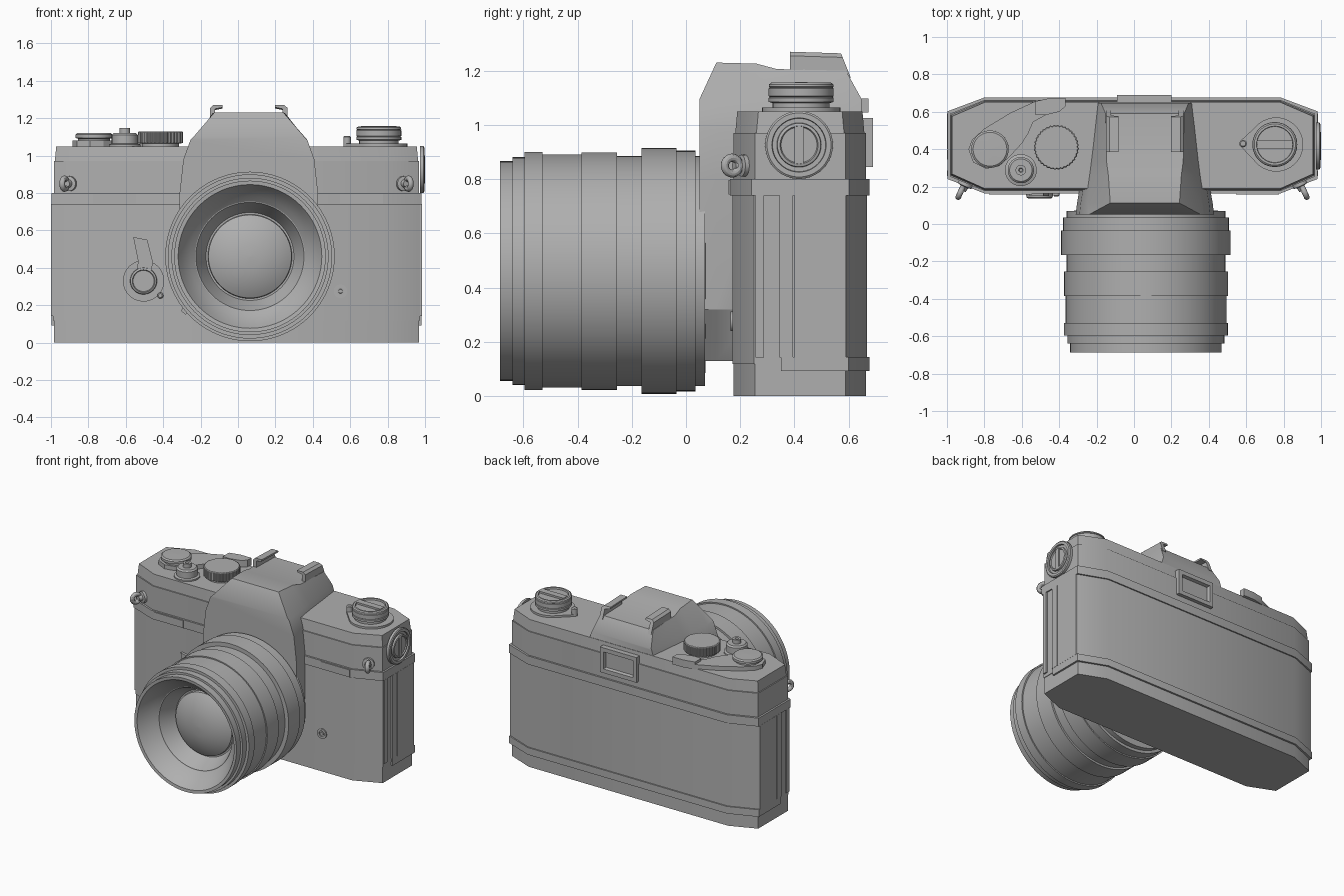
import bpy, bmesh
from math import sin, cos, pi, radians
from mathutils import Vector, Matrix, Euler

CX = -0.008          # body centre
LX, LZ = 0.064, 0.461  # lens axis
FRONT = (pi / 2, 0, 0)  # local z points to the front (-y)


def loft(name, rings, loc=(0, 0, 0), rot=(0, 0, 0)):
    """Skin a list of equal point rings and cap both ends."""
    bm = bmesh.new()
    m = Matrix.Translation(loc) @ Euler(rot).to_matrix().to_4x4()
    vs = [[bm.verts.new(m @ Vector(p)) for p in r] for r in rings]
    n = len(rings[0])
    for a, b in zip(vs, vs[1:]):
        for i in range(n):
            j = (i + 1) % n
            bm.faces.new((a[i], a[j], b[j], b[i]))
    bm.faces.new(vs[0])
    bm.faces.new(vs[-1])
    bmesh.ops.recalc_face_normals(bm, faces=bm.faces)
    me = bpy.data.meshes.new(name)
    bm.to_mesh(me)
    bm.free()
    ob = bpy.data.objects.new(name, me)
    bpy.context.collection.objects.link(ob)
    return ob


def lathe(name, prof, loc, rot=(0, 0, 0), seg=64, knurl=0):
    """Revolve (radius, height) points; knurl notches the rim."""
    rings = []
    for r, h in prof:
        ring = []
        for i in range(seg):
            k = r - (knurl if i % 4 < 2 and r > 0.1 else 0)
            a = 2 * pi * i / seg
            ring.append((k * cos(a), k * sin(a), h))
        rings.append(ring)
    return loft(name, rings, loc, rot)


def plate(name, pts, z0, z1, loc=(0, 0, 0), rot=(0, 0, 0)):
    return loft(name, [[(x, y, z) for x, y in pts] for z in (z0, z1)], loc, rot)


def box(name, loc, size, rot=(0, 0, 0)):
    x, y, z = (s / 2 for s in size)
    return plate(name, [(-x, -y), (x, -y), (x, y), (-x, y)], -z, z, loc, rot)


def octagon(d, z, y0=0.176, y1=0.664):
    """Body outline with chamfered corners, grown by d."""
    hx, y0, y1 = 0.977 + d, y0 - d, y1 + d
    right = [(0.79, y0), (hx, y0 + 0.078), (hx, y1 - 0.075), (0.79, y1)]
    pts = right + [(-x, y) for x, y in reversed(right)]
    return [(x + CX, y, z) for x, y in pts]


# Body shells
def shell(name, *levels):
    return loft(name, [octagon(d, z) for d, z in levels])


shell("base_plate", (0, 0), (0, 0.12))
shell("body_core", (0.004, 0.118), (0.004, 0.745))
shell("trim_band", (0.013, 0.74), (0.013, 0.80))
shell("top_cover", (0, 0.795), (0, 0.97), (-0.006, 0.971), (-0.013, 1.05))

# Lower trim of the back door
door = [(0.99, 0.35), (0.99, 0.60), (0.79, 0.677)]
door = [(x + CX, y) for x, y in door] + [(CX - x, y) for x, y in reversed(door)]
plate("back_door_trim", door, 0.092, 0.143)

# Side strips and strap lugs, both ends
for s, side in ((-1, "left"), (1, "right")):
    for tag, y, w in (("door", 0.495, 0.19), ("hinge", 0.37, 0.05), ("front", 0.272, 0.03)):
        box(f"{side}_{tag}_strip", (CX + s * 0.978, y, 0.442), (0.026, w, 0.60))
    b = s * radians(24)
    lathe(f"{side}_lug_post", [(0.04, -0.02), (0.04, 0.012), (0.022, 0.016), (0.018, 0.04)],
          (CX + s * 0.893, 0.214, 0.85), (pi / 2, 0, b), 32)
    bpy.ops.mesh.primitive_torus_add(major_radius=0.029, minor_radius=0.015,
                                     major_segments=32, minor_segments=12,
                                     location=(CX + s * 0.92, 0.17, 0.85),
                                     rotation=(pi / 2, 0, b + pi / 2))
    bpy.context.object.name = f"{side}_lug_ring"
    box(f"{side}_band_tab", (s * 0.66, 0.165, 0.77), (0.23, 0.016, 0.052))

# Viewfinder housing: sections from front to back (y, top z, top half width, scale)
rings = []
for y, zt, wt, s in ((0.05, 1.096, 0.30, 1), (0.112, 1.23, 0.185, 0.98), (0.26, 1.226, 0.195, 0.91),
                     (0.335, 1.206, 0.205, 0.88), (0.59, 1.20, 0.21, 0.79), (0.648, 1.095, 0.235, 0.77)):
    half = [(0.23, 0.13), (0.37 * s, 0.32), (0.37 * s, 0.80), (0.35 * s, 0.98),
            (0.312 * s, 1.085), (wt, zt)]
    rings.append([(LX - 0.006 + x, y, z) for x, z in half]
                 + [(LX - 0.006 - x, y, z) for x, z in reversed(half)])
loft("viewfinder_housing", rings)

# Accessory shoe rails
for s, side in ((-1, "left"), (1, "right")):
    prof = [(0.207, 1.18), (0.207, 1.255), (0.19, 1.27), (0.14, 1.27),
            (0.14, 1.258), (0.18, 1.25), (0.18, 1.18)]
    loft(f"{side}_shoe_rail", [[(0.058 + s * x, y - 0.4 * (z - 1.27) * (y > 0.5),
                                 z - 0.006 * (y > 0.5)) for x, z in prof] for y in (0.384, 0.572)])

# Eyepiece frame with recessed window
rings = []
for k, y in ((1, 0.64), (1, 0.69), (0.80, 0.69), (0.76, 0.668)):
    w, h = 0.145 * k, 0.09 - 0.145 * (1 - k)
    rings.append([(0.055 + a * w, y, 0.935 + b * h) for a, b in ((-1, -1), (1, -1), (1, 1), (-1, 1))])
loft("eyepiece_frame", rings)

# Lens: glass, inner cone, funnel, then stepped outer rings
lens = [(0.001, 0.54), (0.06, 0.537), (0.11, 0.528), (0.16, 0.512), (0.20, 0.493), (0.222, 0.48),
        (0.225, 0.46), (0.235, 0.46), (0.289, 0.572), (0.294, 0.573), (0.32, 0.597), (0.345, 0.626),
        (0.366, 0.655), (0.384, 0.685)]
steps = ((0.405, 0.687, 0.64), (0.42, 0.64, 0.595), (0.439, 0.595, 0.53), (0.43, 0.53, 0.385),
         (0.438, 0.385, 0.255), (0.424, 0.255, 0.165), (0.453, 0.165, 0.035),
         (0.444, 0.035, -0.035), (0.424, -0.035, -0.07))
for r, a, b in steps:
    lens += [(r, a), (r, b)]
lens += [(0.33, -0.072), (0.32, -0.19)]
lathe("lens", lens, (LX, 0, LZ), FRONT, 96)
box("lens_release_tab", (-0.285, 0.04, 0.17), (0.035, 0.03, 0.025), (0, radians(40), 0))

# Self timer and sync socket on the front
lathe("timer_dial", [(0.11, -0.02), (0.11, 0.01), (0.072, 0.01), (0.07, 0.03),
                     (0.06, 0.036), (0.056, 0.03), (0.001, 0.03)], (-0.505, 0.172, 0.33), FRONT)
plate("timer_lever", [(-0.56, 0.565), (-0.485, 0.55), (-0.455, 0.43), (-0.47, 0.34),
                      (-0.54, 0.34), (-0.535, 0.44)], -0.168, -0.15, rot=FRONT)
lathe("timer_screw", [(0.016, 0), (0.016, 0.02), (0.01, 0.025)], (-0.415, 0.172, 0.252), FRONT, 20)
lathe("sync_socket", [(0.036, -0.02), (0.036, 0.008), (0.02, 0.008), (0.02, 0.0),
                      (0.012, 0.0), (0.01, 0.006)], (0.548, 0.172, 0.275), FRONT, 32)

# Film advance lever with raised handle, and its cap
lever = [(-0.885, 0.40), (-0.866, 0.45), (-0.80, 0.51), (-0.66, 0.595), (-0.53, 0.655), (-0.45, 0.673),
         (-0.365, 0.673), (-0.365, 0.63), (-0.40, 0.60), (-0.47, 0.583), (-0.54, 0.545),
         (-0.565, 0.485), (-0.60, 0.43), (-0.665, 0.36), (-0.72, 0.31), (-0.79, 0.295), (-0.86, 0.33)]
plate("advance_lever", lever, 1.045, 1.08)
plate("lever_handle", lever[4:10] + [(-0.53, 0.585)], 1.06, 1.098)
lathe("advance_cap", [(0.085, 1.05), (0.085, 1.09), (0.10, 1.095), (0.10, 1.112), (0.09, 1.12),
                      (0.001, 1.122)], (-0.77, 0.40, 0))

# Shutter release and speed dial
lathe("release_base", [(0.085, 1.04), (0.085, 1.06), (0.07, 1.065), (0.07, 1.11), (0.06, 1.12),
                       (0.028, 1.12), (0.028, 1.148), (0.012, 1.148), (0.008, 1.14)],
      (-0.605, 0.288, 0), seg=48)
lathe("speed_dial", [(0.099, 1.04), (0.099, 1.065), (0.12, 1.067), (0.12, 1.125), (0.115, 1.13),
                     (0.001, 1.13)], (-0.415, 0.41, 0), seg=144, knurl=0.004)

# Rewind knob with pointed base, pin and folding crank
base = [(0.76 + 0.145 * cos(a), 0.425 + 0.145 * sin(a))
        for a in (radians(-140 + i * 280 / 28) for i in range(29))]
plate("rewind_base", base + [(0.575, 0.45), (0.565, 0.43), (0.575, 0.41)], 1.04, 1.064)
lathe("rewind_knob", [(0.105, 1.06), (0.105, 1.08), (0.12, 1.085), (0.12, 1.10), (0.115, 1.103),
                      (0.12, 1.106), (0.12, 1.135), (0.115, 1.138), (0.12, 1.141), (0.118, 1.15),
                      (0.11, 1.156), (0.098, 1.156), (0.096, 1.145), (0.001, 1.145)], (0.753, 0.425, 0))
box("rewind_crank", (0.753, 0.425, 1.147), (0.19, 0.045, 0.022))
lathe("rewind_pin", [(0.02, 1.05), (0.02, 1.10), (0.014, 1.106)], (0.583, 0.43, 0), seg=24)

# Coin slot cap on the right end
lathe("battery_cap", [(0.125, 0), (0.125, 0.018), (0.118, 0.023), (0.10, 0.023), (0.098, 0.012),
                      (0.082, 0.012), (0.08, 0.024), (0.07, 0.027), (0.066, 0.02), (0.001, 0.02)],
      (0.973, 0.417, 0.926), (0, pi / 2, 0))
box("battery_cap_bar", (0.99, 0.417, 0.926), (0.018, 0.032, 0.14))

# Dark grey finish; smooth round parts, keep edges crisp
grey = bpy.data.materials.new("dark_grey")
grey.diffuse_color = (0.43, 0.43, 0.43, 1)
for ob in bpy.data.objects:
    ob.data.materials.append(grey)
bpy.ops.object.select_all(action='SELECT')
bpy.context.view_layer.objects.active = bpy.data.objects["lens"]
bpy.ops.object.shade_smooth_by_angle(angle=radians(30))
